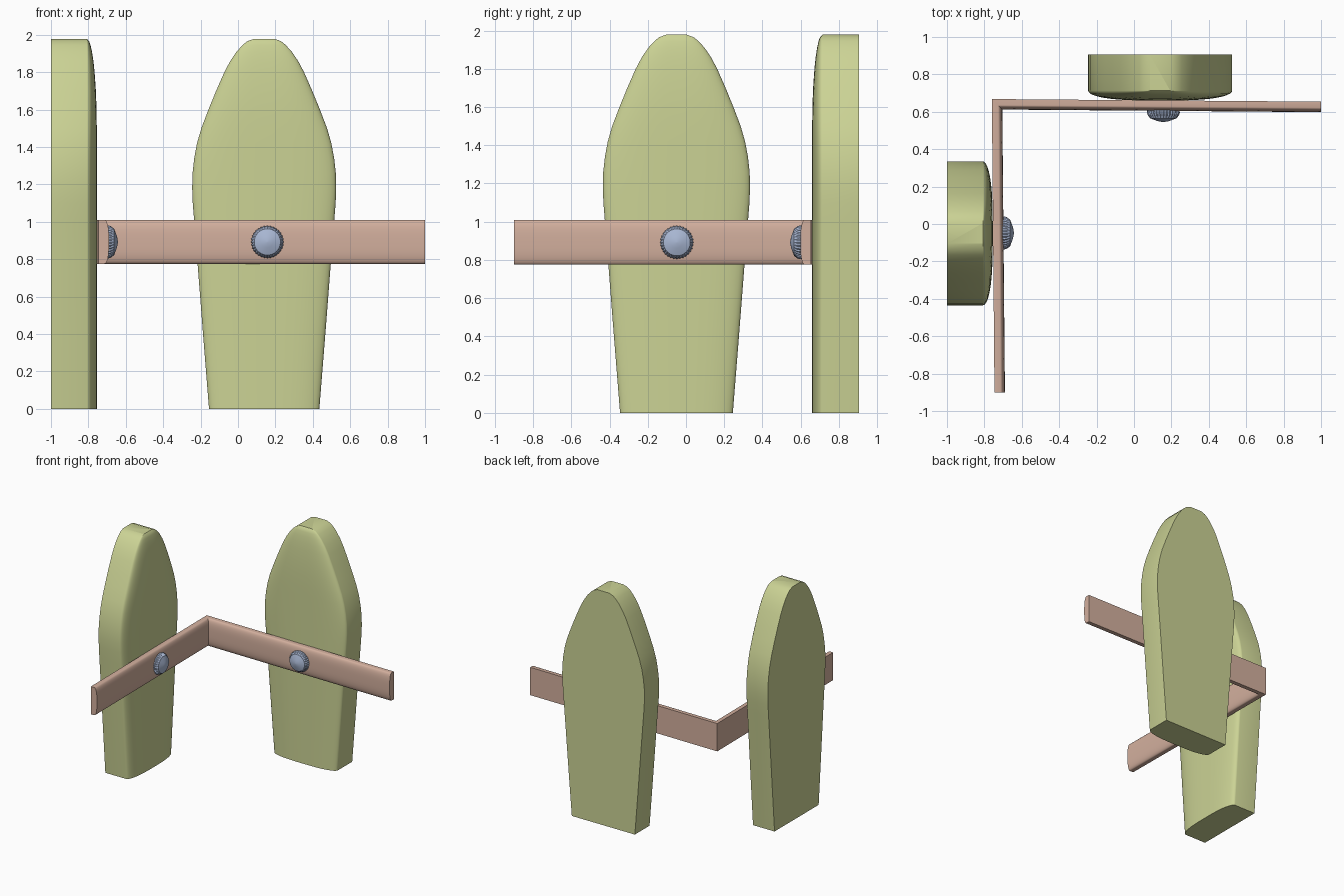
import bpy, bmesh, math
from mathutils import Matrix

cube = bpy.data.objects.get("Cube")
if cube:
    bpy.data.objects.remove(cube, do_unlink=True)


def material(name, rgb):
    m = bpy.data.materials.new(name)
    m.use_nodes = True
    m.diffuse_color = (*rgb, 1)
    m.node_tree.nodes["Principled BSDF"].inputs["Base Color"].default_value = (*rgb, 1)
    return m


GREEN = material("pale green", (0.60, 0.65, 0.30))
WOOD = material("pinkish wood", (0.65, 0.43, 0.34))
STEEL = material("blue steel", (0.40, 0.48, 0.66))


def loft(name, rings, mat, matrix=Matrix(), angle=30):
    """Skin closed rings of equal length and cap both ends."""
    bm = bmesh.new()
    rows = [[bm.verts.new(p) for p in ring] for ring in rings]
    n = len(rows[0])
    for a, b in zip(rows, rows[1:]):
        for i in range(n):
            j = (i + 1) % n
            bm.faces.new((a[i], a[j], b[j], b[i]))
    bm.faces.new(rows[0])
    bm.faces.new(rows[-1])
    bmesh.ops.recalc_face_normals(bm, faces=bm.faces)
    mesh = bpy.data.meshes.new(name)
    bm.to_mesh(mesh)
    bm.free()
    mesh.materials.append(mat)
    obj = bpy.data.objects.new(name, mesh)
    bpy.context.collection.objects.link(obj)
    obj.matrix_world = matrix
    bpy.ops.object.select_all(action='DESELECT')
    obj.select_set(True)
    bpy.context.view_layer.objects.active = obj
    bpy.ops.object.shade_smooth_by_angle(angle=math.radians(angle))
    return obj


# Picket: height and half width, crowned on the front, flat on the back
OUTLINE = [(0, .295), (.4, .327), (.8, .358), (1.0, .374), (1.1, .382), (1.18, .385),
           (1.26, .383), (1.34, .374), (1.42, .359), (1.5, .336), (1.6, .298),
           (1.7, .257), (1.8, .213), (1.86, .181), (1.91, .147), (1.945, .115),
           (1.965, .09), (1.978, .055)]
DEPTH, CROWN, COLUMNS = .245, .053, 24


def picket(name, matrix):
    rings = []
    top = OUTLINE[-1][0]
    for z, w in OUTLINE:
        fade = max(0, (z - 1.5) / (top - 1.5))
        rise = CROWN * math.sqrt(max(0, 1 - fade ** 2))
        ring = [(w, DEPTH, z), (-w, DEPTH, z)]
        for i in range(COLUMNS + 1):
            u = -math.cos(math.pi * i / COLUMNS)
            ring.append((w * u, CROWN - rise * math.sqrt(max(0, 1 - abs(u) ** 3)), z))
        rings.append(ring)
    loft(name, rings, GREEN, matrix)


# Bolt: knurled collar with a shallow conical cap, pointing to -y
def bolt(name, matrix):
    rings = []
    for r, y, groove in [(.084, .03, .004), (.088, -.015, .005), (.084, -.027, .005),
                         (.073, -.042, .003), (.07, -.045, 0), (.03, -.06, 0), (.004, -.065, 0)]:
        ring = []
        for i in range(64):
            a = math.tau * i / 64
            q = r - groove * (i % 2)
            ring.append((q * math.cos(a), y, q * math.sin(a)))
        rings.append(ring)
    loft(name, rings, STEEL, matrix, 25)


TURN = Matrix.Rotation(math.radians(90), 4, 'Z')
picket("back_picket", Matrix.Translation((.14, .66, 0)))
picket("right_picket", Matrix.Translation((-.755, -.05, 0)) @ TURN)
bolt("back_bolt", Matrix.Translation((.157, .61, .892)))
bolt("right_bolt", Matrix.Translation((-.707, -.048, .892)) @ TURN)

# Corner rail: a crowned board section swept through a mitred corner
LOW, HIGH, RIM, BULGE = .775, 1.01, .032, .024
section = [(0, HIGH), (0, LOW)]
for i in range(17):
    u = -math.cos(math.pi * i / 16)
    section.append((RIM + BULGE * math.sqrt(max(0, 1 - abs(u) ** 3)),
                    (LOW + HIGH) / 2 + u * (HIGH - LOW) / 2))
path = [(-.746, -.9, 1, 0), (-.76, .668, 1, -1), (1.0, .654, 0, -1)]
loft("corner_rail", [[(x + d * dx, y + d * dy, z) for d, z in section]
                     for x, y, dx, dy in path], WOOD)
